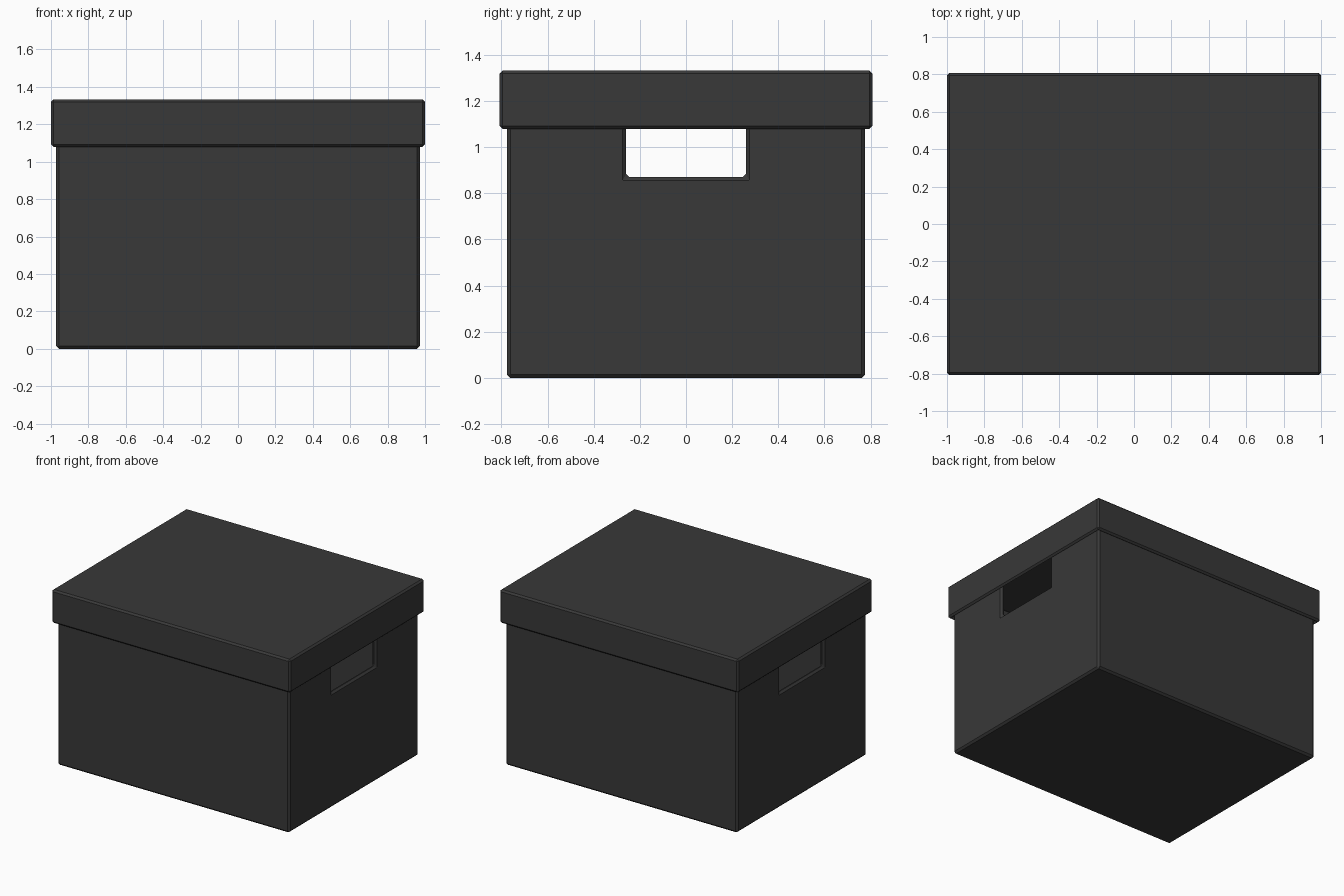
import bpy

if "Cube" in bpy.data.objects:
    bpy.data.objects.remove(bpy.data.objects["Cube"])

BEVEL = 0.014


def box(name, x, y, z0, z1):
    """Box centred on x = y = 0 with half sizes x, y, from z0 to z1."""
    bpy.ops.mesh.primitive_cube_add(size=2, location=(0, 0, (z0 + z1) / 2))
    ob = bpy.context.object
    ob.name = name
    ob.scale = (x, y, (z1 - z0) / 2)
    bpy.ops.object.transform_apply(location=True, rotation=False, scale=True)
    return ob


def carve(ob, cutter):
    mod = ob.modifiers.new("carve", 'BOOLEAN')
    mod.operation = 'DIFFERENCE'
    mod.solver = 'EXACT'
    mod.object = cutter
    cutter.hide_render = True
    cutter.hide_set(True)


def finish(ob, mat):
    bev = ob.modifiers.new("chamfer", 'BEVEL')
    bev.width = BEVEL
    bev.segments = 1
    bev.limit_method = 'ANGLE'
    ob.data.materials.append(mat)


card = bpy.data.materials.new("dark_card")
card.diffuse_color = (0.04, 0.04, 0.04, 1)
card.use_nodes = True
card.node_tree.nodes["Principled BSDF"].inputs["Base Color"].default_value = card.diffuse_color

# Open box with a hand hole through both ends
body = box("box_body", 0.972, 0.777, 0.0, 1.295)
carve(body, box("body_cavity_cutter", 0.935, 0.74, 0.037, 1.5))
carve(body, box("hand_hole_cutter", 1.2, 0.26, 0.87, 1.13))
finish(body, card)

# Overhanging hollow lid
lid = box("lid", 1.0, 0.808, 1.08, 1.333)
carve(lid, box("lid_cavity_cutter", 0.974, 0.78, 0.9, 1.298))
finish(lid, card)
